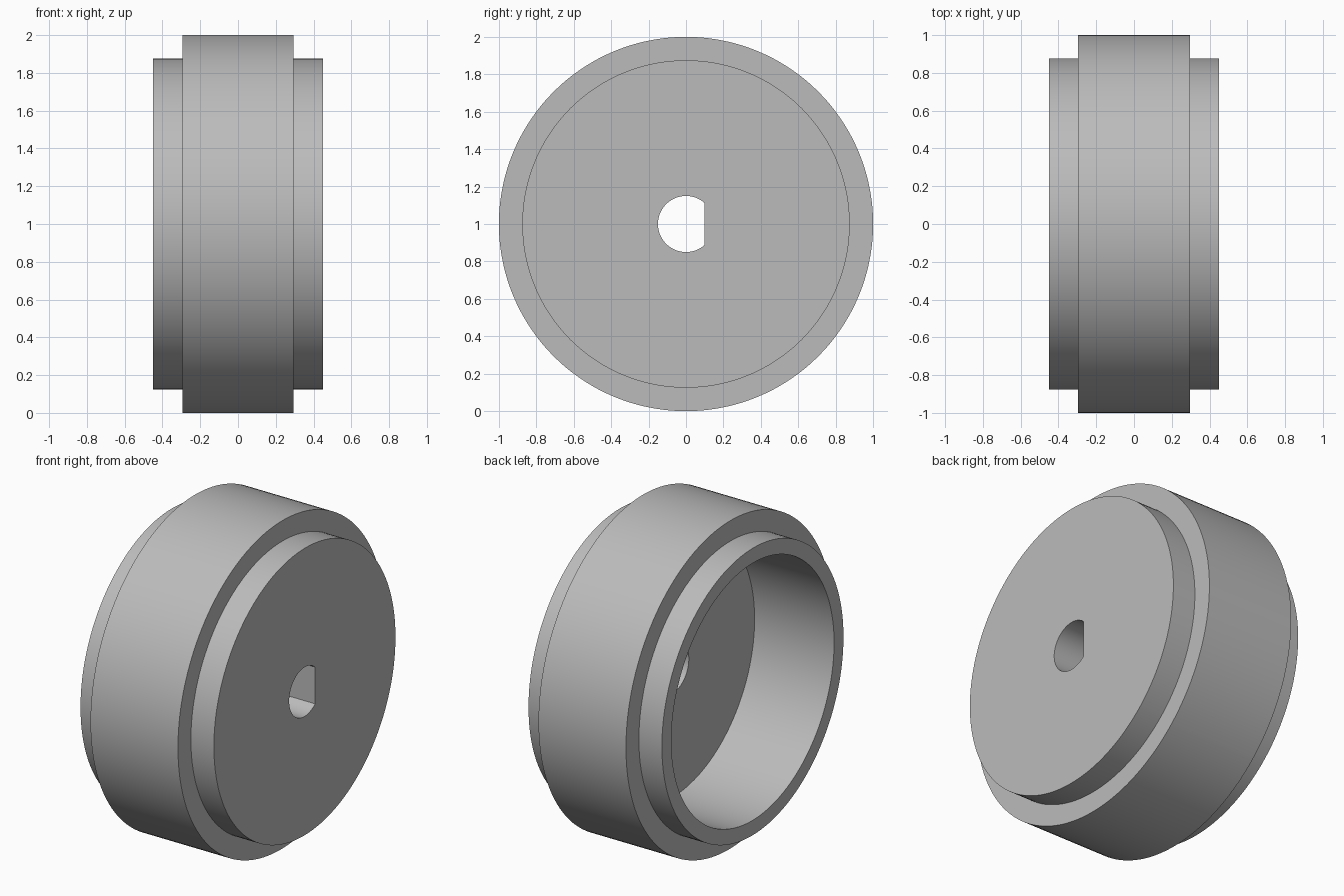
import bpy, bmesh, math

old = bpy.data.objects.get("Cube")
if old:
    bpy.data.objects.remove(old, do_unlink=True)

# Material
grey = bpy.data.materials.new("plain grey")
grey.use_nodes = True
colour = (0.5, 0.5, 0.5, 1)
grey.diffuse_color = colour
grey.node_tree.nodes["Principled BSDF"].inputs["Base Color"].default_value = colour

# Main dimensions
SEGMENTS = 144
HALF_WIDTH, TREAD_HALF = 0.45, 0.295
TREAD_R, HUB_R, CUP_R, BORE_R = 1.0, 0.875, 0.784, 0.15
FLOOR_X, FLAT_Y = 0.086, 0.10

# Closed section of the wheel as (x, radius); the bore closes the loop
profile = [
    (HALF_WIDTH, BORE_R), (HALF_WIDTH, HUB_R),
    (TREAD_HALF, HUB_R), (TREAD_HALF, TREAD_R),
    (-TREAD_HALF, TREAD_R), (-TREAD_HALF, HUB_R),
    (-HALF_WIDTH, HUB_R), (-HALF_WIDTH, CUP_R),
    (FLOOR_X, CUP_R), (FLOOR_X, BORE_R),
]

# Even angles plus the two exact corners of the flat in the bore
corner = math.acos(FLAT_Y / BORE_R)
angles = [math.tau * i / SEGMENTS for i in range(SEGMENTS)]
angles = sorted(angles + [corner, math.tau - corner])


def ring_point(x, radius, angle):
    y, z = radius * math.cos(angle), radius * math.sin(angle)
    if radius == BORE_R and y > FLAT_Y:
        # slide the point inwards along its own ray on to the flat
        y, z = FLAT_Y, FLAT_Y * math.tan(angle)
    return (x, y, z + TREAD_R)


# Turn the section around the x axis
bm = bmesh.new()
rings = [[bm.verts.new(ring_point(x, r, a)) for x, r in profile] for a in angles]
for i, ring in enumerate(rings):
    following = rings[(i + 1) % len(rings)]
    for j in range(len(profile)):
        k = (j + 1) % len(profile)
        bm.faces.new((ring[j], ring[k], following[k], following[j]))
bmesh.ops.recalc_face_normals(bm, faces=bm.faces)

mesh = bpy.data.meshes.new("wheel")
bm.to_mesh(mesh)
bm.free()
mesh.materials.append(grey)
wheel = bpy.data.objects.new("wheel", mesh)
bpy.context.collection.objects.link(wheel)

# Smooth the round walls and keep the rims sharp
bpy.ops.object.select_all(action="DESELECT")
wheel.select_set(True)
bpy.context.view_layer.objects.active = wheel
bpy.ops.object.shade_smooth_by_angle(angle=math.radians(30))
